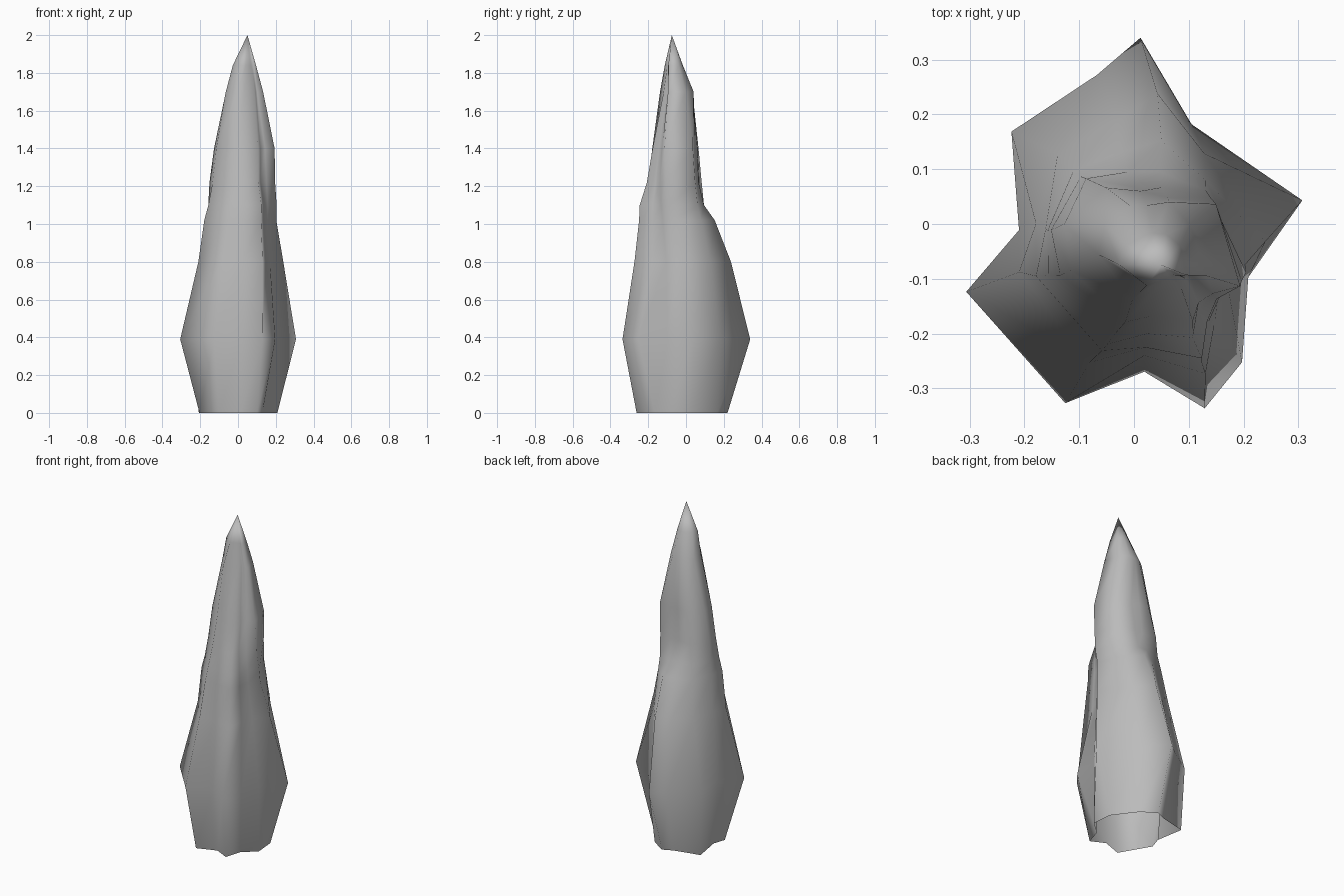
import bpy
import bmesh
from math import cos, sin, radians

default_cube = bpy.data.objects.get("Cube")
if default_cube:
    bpy.data.objects.remove(default_cube, do_unlink=True)


def make_material(name, colour):
    material = bpy.data.materials.new(name)
    material.use_nodes = True
    material.diffuse_color = colour
    material.node_tree.nodes["Principled BSDF"].inputs["Base Color"].default_value = colour
    return material


# Directions of the ridges and hollows in degrees, which twist between two heights
lower_angles = [8, 60, 88, 104, 143, 183, 202, 249, 274, 291, 308, 335]
upper_angles = [-19, 39, 75, 100, 124, 160, 190, 248, 270, 302, 315, 328]
twist_start, twist_end = 0.39, 1.4

# Each ring: height, centre x, centre y, then radii in hundredths per ridge
rings = [
    (0.0, 0, 0, [20, 19, 22, 20, 26, 18, 22, 28, 22, 28, 21, 23]),
    (0.39, 0, 0, [31, 21, 34, 28, 28, 21, 33, 35, 27, 36, 32, 23]),
    (0.8, 0.01, -0.02, [23, 19, 26, 21, 21, 19, 23, 25, 22, 28, 21, 18]),
    (1.02, 0.015, -0.045, [19, 17, 20, 18, 19, 18, 20, 20, 18, 23, 18, 16]),
    (1.1, 0.018, -0.052, [19, 16, 15, 15, 18, 18, 18, 18, 16, 22, 17, 16]),
    (1.22, 0.022, -0.06, [18, 16, 13, 13, 18, 18, 16, 15, 14, 17, 14, 15]),
    (1.4, 0.033, -0.058, [17, 15, 11, 12, 15, 17, 15, 13, 11, 14, 12, 13]),
    (1.7, 0.035, -0.045, [11, 8, 9, 8, 9, 10, 10, 10, 8, 9, 8, 8]),
    (1.84, 0.042, -0.066, [6, 5, 5, 5, 5, 6, 7, 5, 4, 4, 4, 5]),
]
apex = (0.05, -0.075, 2.0)


def add_ring(mesh, height, centre_x, centre_y, radii):
    twist = (height - twist_start) / (twist_end - twist_start)
    twist = min(max(twist, 0), 1.3)
    ring = []
    for low, high, radius in zip(lower_angles, upper_angles, radii):
        turn = radians(low + (high - low) * twist)
        reach = radius / 100
        ring.append(mesh.verts.new((centre_x + reach * cos(turn),
                                    centre_y + reach * sin(turn), height)))
    return ring


# Loft the rock shell, open underneath and closed by a single tip
shell = bmesh.new()
loops = [add_ring(shell, *ring) for ring in rings]
tip = shell.verts.new(apex)
count = len(lower_angles)
for i in range(count):
    j = (i + 1) % count
    for lower, upper in zip(loops, loops[1:]):
        shell.faces.new((lower[i], lower[j], upper[j], upper[i]))
    shell.faces.new((loops[-1][i], loops[-1][j], tip))
for face in shell.faces:
    face.smooth = True

mesh = bpy.data.meshes.new("rock_spire")
shell.to_mesh(mesh)
shell.free()
mesh.materials.append(make_material("stone grey", (0.5, 0.5, 0.5, 1)))
spire = bpy.data.objects.new("rock_spire", mesh)
bpy.context.collection.objects.link(spire)
